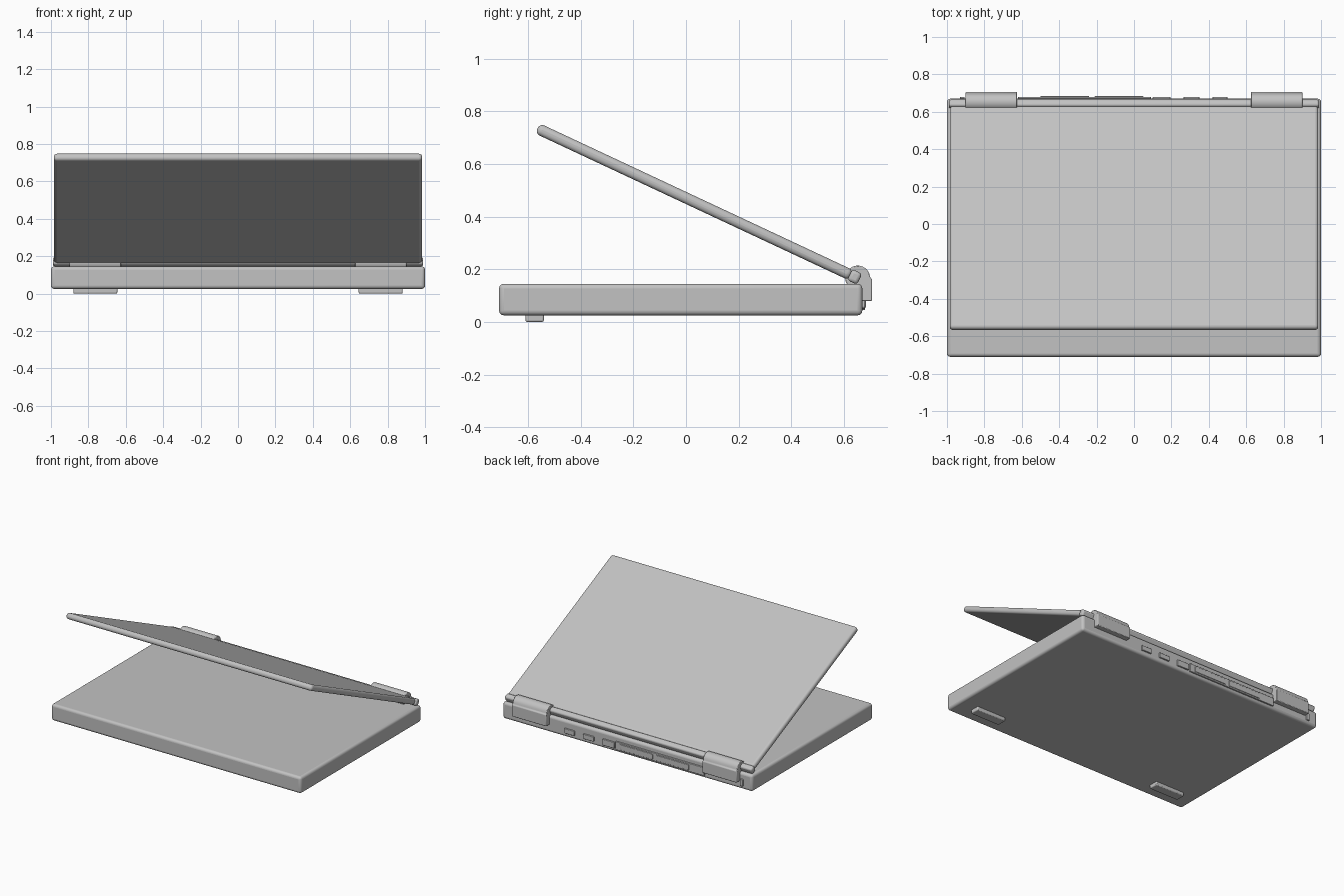
import bpy
import bmesh
from math import atan2, degrees, hypot, pi, radians, sin, cos
from mathutils import Matrix

cube = bpy.data.objects.get("Cube")
if cube:
    bpy.data.objects.remove(cube, do_unlink=True)

grey = bpy.data.materials.new("casing grey")
grey.use_nodes = True
COLOUR = (0.54, 0.54, 0.54, 1)
grey.diffuse_color = COLOUR
grey.node_tree.nodes["Principled BSDF"].inputs["Base Color"].default_value = COLOUR


def finish(name, bm, bevel=0, segments=3):
    """Turn a bmesh into a smooth shaded object with optional rounded edges."""
    bmesh.ops.recalc_face_normals(bm, faces=bm.faces)
    mesh = bpy.data.meshes.new(name)
    bm.to_mesh(mesh)
    bm.free()
    mesh.materials.append(grey)
    obj = bpy.data.objects.new(name, mesh)
    bpy.context.collection.objects.link(obj)
    if bevel:
        mod = obj.modifiers.new("rounded edges", 'BEVEL')
        mod.width = bevel
        mod.segments = segments
        mod.limit_method = 'ANGLE'
        mod.angle_limit = radians(40)
    bpy.ops.object.select_all(action='DESELECT')
    obj.select_set(True)
    bpy.context.view_layer.objects.active = obj
    bpy.ops.object.shade_smooth_by_angle(angle=radians(35))
    return obj


def box(name, x, y, z, bevel=0, segments=3):
    """Box from (min, max) pairs."""
    bm = bmesh.new()
    spans = (x, y, z)
    size = [b - a for a, b in spans]
    mid = [(a + b) / 2 for a, b in spans]
    matrix = Matrix.Translation(mid) @ Matrix.Diagonal((*size, 1))
    bmesh.ops.create_cube(bm, size=1, matrix=matrix)
    return finish(name, bm, bevel, segments)


def extrude_profile(name, points, x0, x1, bevel=0):
    """Extrude a (y, z) outline along x."""
    bm = bmesh.new()
    face = bm.faces.new([bm.verts.new((x0, y, z)) for y, z in points])
    result = bmesh.ops.extrude_face_region(bm, geom=[face])
    verts = [v for v in result["geom"] if isinstance(v, bmesh.types.BMVert)]
    bmesh.ops.translate(bm, verts=verts, vec=(x1 - x0, 0, 0))
    return finish(name, bm, bevel, 2)


# Base body
box("base", (-1, 1), (-0.71, 0.67), (0.025, 0.145), 0.018, 4)

# Lid, half open, with a thicker bar along its hinged edge
FRONT, BACK = (-0.545, 0.726), (0.645, 0.169)
dy, dz = BACK[0] - FRONT[0], FRONT[1] - BACK[1]
length = hypot(dy, dz)
tilt = -atan2(dz, dy)
lid = box("lid", (-0.985, 0.985), (-length - 0.021, -0.02), (-0.021, 0.021), 0.018, 4)
bar = box("lid_hinge_bar", (-0.99, 0.99), (-0.025, 0.016), (-0.023, 0.023), 0.012)
for part in (lid, bar):
    part.location = (0, *BACK)
    part.rotation_euler.x = tilt

# Hinges: a round barrel running down into a rear cover
arc = [(0.652 + 0.047 * cos(a), 0.167 + 0.047 * sin(a))
       for a in (radians(20 + 260 * i / 24) for i in range(25))]
hinge = arc + [(0.66, 0.08), (0.707, 0.08), (0.707, 0.163), (0.7, 0.168)]
for side, x in (("right", -0.9), ("left", 0.625)):
    extrude_profile(side + "_hinge", hinge, x, x + 0.275, 0.004)

# Rear sockets and panels
sockets = {
    "left_socket": (0.42, 0.50, 0.055, 0.09),
    "middle_socket": (0.265, 0.35, 0.055, 0.09),
    "wide_socket": (0.10, 0.195, 0.05, 0.095),
    "rear_strip": (-0.62, 0.09, 0.045, 0.105),
    "corner_socket": (-0.93, -0.905, 0.05, 0.10),
}
for name, (x0, x1, z0, z1) in sockets.items():
    box(name, (x0, x1), (0.66, 0.68), (z0, z1), 0.003, 2)
for i, x in enumerate((-0.50, -0.21)):
    box("rear_panel_" + str(i + 1), (x, x + 0.26), (0.67, 0.684), (0.055, 0.095), 0.003, 2)

# Front feet
for side, x in (("right", -0.88), ("left", 0.645)):
    box(side + "_foot", (x, x + 0.235), (-0.61, -0.54), (0, 0.035), 0.006, 2)
